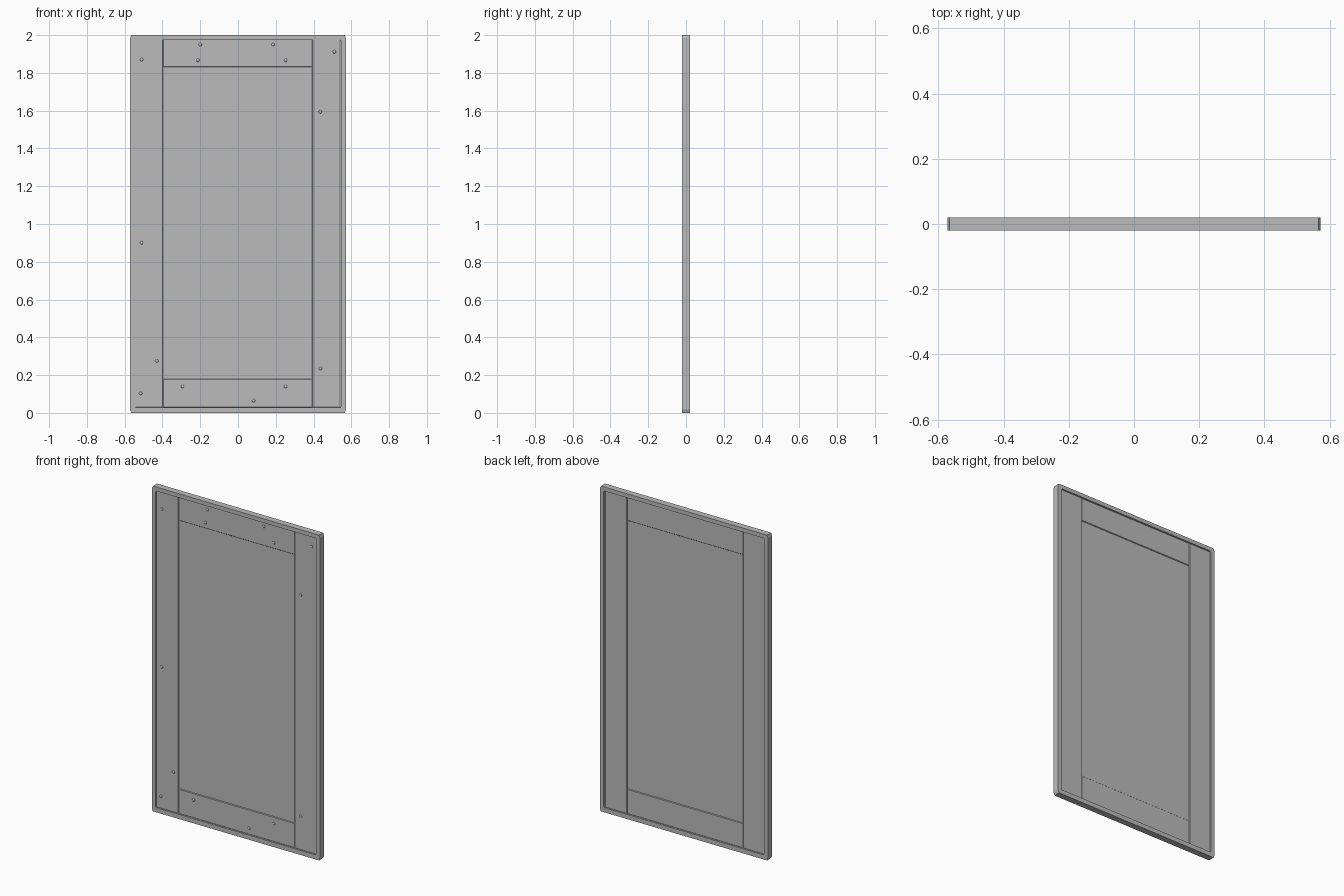
import bpy, bmesh
from mathutils import Matrix

cube = bpy.data.objects.get("Cube")
if cube:
    bpy.data.objects.remove(cube, do_unlink=True)

# Single grey material
GREY = (0.5, 0.5, 0.5, 1)
grey = bpy.data.materials.new("plain grey")
grey.use_nodes = True
grey.diffuse_color = GREY
grey.node_tree.nodes["Principled BSDF"].inputs["Base Color"].default_value = GREY


def finish(name, bm):
    bmesh.ops.recalc_face_normals(bm, faces=bm.faces)
    mesh = bpy.data.meshes.new(name)
    bm.to_mesh(mesh)
    bm.free()
    mesh.materials.append(grey)
    obj = bpy.data.objects.new(name, mesh)
    bpy.context.collection.objects.link(obj)
    return obj


def box(name, x0, x1, z0, z1, y0, y1, bevel=0.0):
    bm = bmesh.new()
    size = Matrix.Diagonal((x1 - x0, y1 - y0, z1 - z0, 1))
    place = Matrix.Translation(((x0 + x1) / 2, (y0 + y1) / 2, (z0 + z1) / 2))
    bmesh.ops.create_cube(bm, size=1, matrix=place @ size)
    obj = finish(name, bm)
    if bevel:
        mod = obj.modifiers.new("soft edges", "BEVEL")
        mod.width = bevel
        mod.segments = 1
    return obj


def outline(hx, z0, z1, cx, cz):
    """Rectangle with clipped corners."""
    return [(-hx + cx, z0), (hx - cx, z0), (hx, z0 + cz), (hx, z1 - cz),
            (hx - cx, z1), (-hx + cx, z1), (-hx, z1 - cz), (-hx, z0 + cz)]


# Outer frame: a ring between two clipped rectangles
bm = bmesh.new()
outer = outline(0.572, 0, 2, 0.007, 0.018)
inner = outline(0.546, 0.028, 1.975, 0.004, 0.006)
rings = [[bm.verts.new((x, y, z)) for x, z in pts]
         for pts, y in ((outer, -0.02), (outer, 0.02), (inner, 0.02), (inner, -0.02))]
for a, b in zip(rings, rings[1:] + rings[:1]):
    for i in range(8):
        j = (i + 1) % 8
        bm.faces.new((a[i], a[j], b[j], b[i]))
finish("outer_frame", bm)

# Boards and centre panel
FRONT, BACK = -0.013, 0.013
box("right_stile", -0.547, -0.396, 0.027, 1.976, FRONT, BACK, 0.003)
box("left_stile", 0.393, 0.543, 0.027, 1.976, FRONT, BACK, 0.003)
box("top_rail", -0.397, 0.394, 1.83, 1.976, FRONT + 0.002, BACK - 0.002, 0.003)
box("bottom_rail", -0.397, 0.394, 0.027, 0.18, FRONT + 0.002, BACK - 0.002, 0.003)
box("centre_panel", -0.41, 0.41, 0.15, 1.85, -0.006, 0.006)

# Nail heads on the front
nails = [(-0.51, 1.87), (-0.51, 0.9), (-0.43, 0.275), (-0.515, 0.103),
         (0.51, 1.912), (0.435, 1.594), (0.437, 0.235),
         (-0.2, 1.95), (-0.213, 1.867), (0.185, 1.95), (0.252, 1.867),
         (-0.293, 0.14), (0.083, 0.065), (0.252, 0.14)]
for n, (x, z) in enumerate(nails, 1):
    bm = bmesh.new()
    place = Matrix.Translation((x, FRONT, z)) @ Matrix.Diagonal((1, 0.5, 1, 1))
    bmesh.ops.create_uvsphere(bm, u_segments=10, v_segments=6, radius=0.009, matrix=place)
    for f in bm.faces:
        f.smooth = True
    finish(f"nail_{n}", bm)
